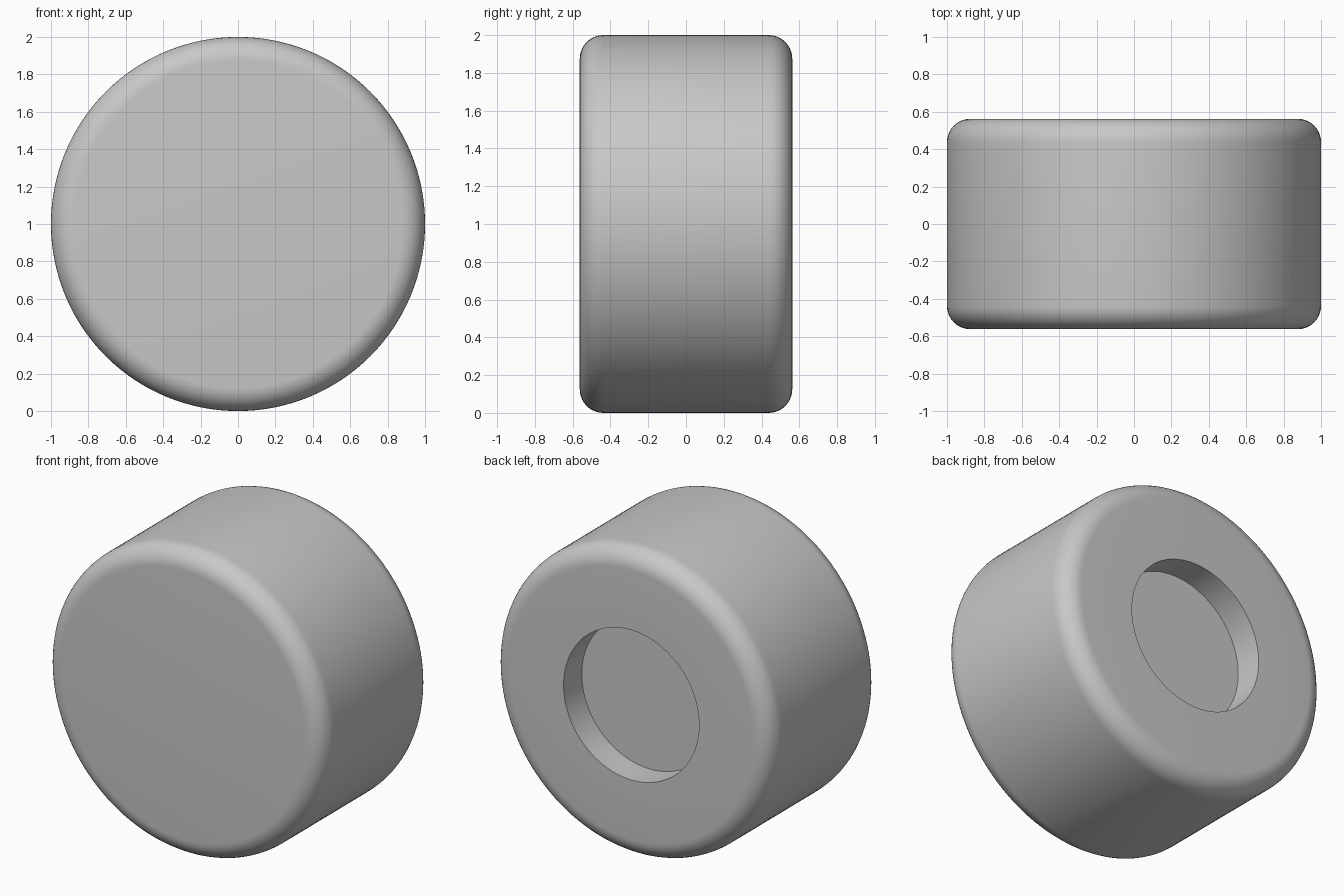
import bpy, bmesh
from math import sin, cos, pi, radians
from mathutils import Matrix, Vector

cube = bpy.data.objects.get("Cube")
if cube:
    bpy.data.objects.remove(cube, do_unlink=True)

RADIUS, HALF, FILLET = 1.0, 0.5625, 0.125
HOLE_RADIUS, HOLE_DEPTH = 0.4875, 0.1875
SIDES, STEPS = 128, 10

grey = bpy.data.materials.new("plain grey")
grey.use_nodes = True
colour = (0.58, 0.58, 0.58, 1)
grey.diffuse_color = colour
grey.node_tree.nodes["Principled BSDF"].inputs["Base Color"].default_value = colour

# Half section as (radius, y): front face, two rounded rims, rear recess
profile = [(0, -HALF)]
for side in (-1, 1):
    for i in range(STEPS + 1):
        t = pi / 2 * i / STEPS
        a = t if side < 0 else pi / 2 - t
        profile.append((RADIUS - FILLET + FILLET * sin(a),
                        side * (HALF - FILLET + FILLET * cos(a))))
profile += [(HOLE_RADIUS, HALF), (HOLE_RADIUS, HALF - HOLE_DEPTH),
            (0, HALF - HOLE_DEPTH)]

# Turn the section around the y axis
bm = bmesh.new()
verts = [bm.verts.new((r, y, 0)) for r, y in profile]
edges = [bm.edges.new(pair) for pair in zip(verts, verts[1:])]
bmesh.ops.spin(bm, geom=verts + edges, cent=(0, 0, 0), axis=(0, 1, 0),
               angle=2 * pi, steps=SIDES, use_merge=False)
bmesh.ops.remove_doubles(bm, verts=bm.verts, dist=0.0001)
bmesh.ops.recalc_face_normals(bm, faces=bm.faces)
bmesh.ops.translate(bm, verts=bm.verts, vec=(0, 0, RADIUS))

mesh = bpy.data.meshes.new("round_foot")
bm.to_mesh(mesh)
bm.free()
mesh.materials.append(grey)
foot = bpy.data.objects.new("round_foot", mesh)
bpy.context.collection.objects.link(foot)

# Smooth rims and wall, crisp recess edges
bpy.ops.object.select_all(action='DESELECT')
foot.select_set(True)
bpy.context.view_layer.objects.active = foot
bpy.ops.object.shade_smooth_by_angle(angle=radians(30))
